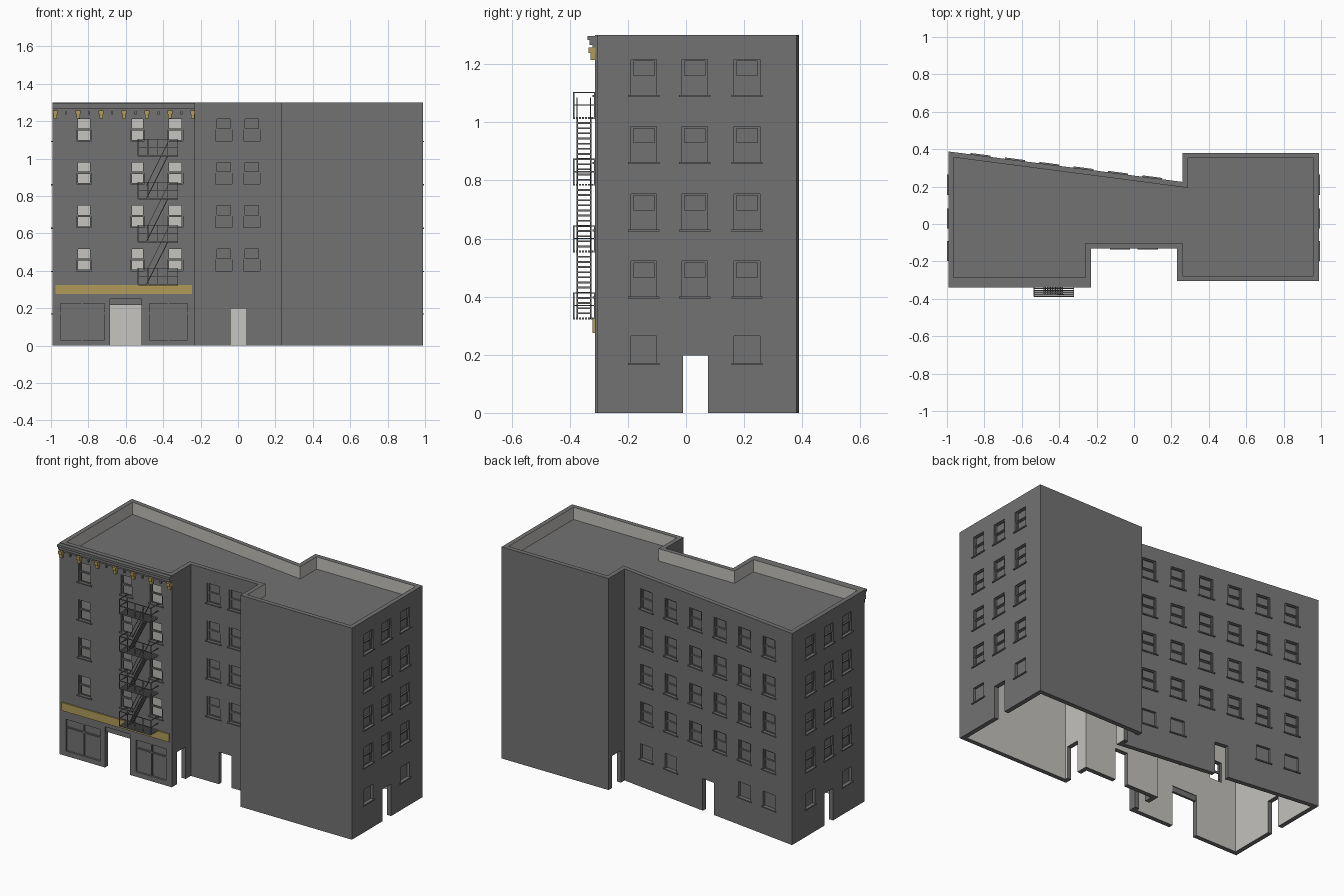
import bpy, bmesh
from mathutils import Vector, Matrix

old = bpy.data.objects.get("Cube")
if old:
    bpy.data.objects.remove(old, do_unlink=True)


def material(name, rgb):
    m = bpy.data.materials.new(name)
    m.use_nodes = True
    m.diffuse_color = (*rgb, 1)
    m.node_tree.nodes["Principled BSDF"].inputs["Base Color"].default_value = (*rgb, 1)
    return m


DARK = material("dark grey masonry", (0.165, 0.17, 0.165))
LIGHT = material("pale plaster", (0.55, 0.54, 0.51))
GOLD = material("ochre trim", (0.44, 0.33, 0.10))

HEIGHT, THICK, ROOF = 1.3, 0.028, 1.225
FOOTPRINT = [Vector(p) for p in (
    (-0.993, -0.314), (-0.23, -0.314), (-0.23, -0.13), (0.23, -0.13), (0.23, -0.305),
    (0.988, -0.305), (0.988, 0.38), (0.26, 0.38), (0.26, 0.225), (-0.993, 0.388))]
N = len(FOOTPRINT)
FRONT, SIDE_A, RECESS, SIDE_B, RIGHT, NOTCH, BACK, LEFT = 0, 1, 2, 3, 5, 7, 8, 9


def wall_frame(i):
    """Start corner, direction along the wall, outward normal, length."""
    a, b = FOOTPRINT[i], FOOTPRINT[(i + 1) % N]
    u = (b - a).normalized()
    return a, u, Vector((u.y, -u.x)), (b - a).length


def inner_loop(t):
    pts = []
    for i in range(N):
        n0, n1 = wall_frame(i - 1 if i else N - 1)[2], wall_frame(i)[2]
        pts.append(FOOTPRINT[i] - (n0 + n1) * t / (1 + n0.dot(n1)))
    return pts


def finish(bm, name, *mats):
    bmesh.ops.recalc_face_normals(bm, faces=bm.faces[:])
    me = bpy.data.meshes.new(name)
    bm.to_mesh(me)
    bm.free()
    for m in mats:
        me.materials.append(m)
    ob = bpy.data.objects.new(name, me)
    bpy.context.scene.collection.objects.link(ob)
    return ob


def wall_box(bm, wall, s, w, z0, z1, d0, d1):
    """Box centred at distance s along a wall, from depth d0 to d1 outward."""
    a, u, n, _ = wall_frame(wall)
    c = a + u * s + n * (d0 + d1) / 2
    m = Matrix(((u.x * w, n.x * (d1 - d0), 0, c.x),
                (u.y * w, n.y * (d1 - d0), 0, c.y),
                (0, 0, z1 - z0, (z0 + z1) / 2), (0, 0, 0, 1)))
    bmesh.ops.create_cube(bm, size=1, matrix=m)


def bar(bm, p, q, t=0.004):
    p, q = Vector(p), Vector(q)
    d = q - p
    m = (Matrix.Translation((p + q) / 2) @ d.to_track_quat('Z', 'Y').to_matrix().to_4x4()
         @ Matrix.Diagonal((t, t, d.length, 1)))
    bmesh.ops.create_cube(bm, size=1, matrix=m)


# Hollow wall shell, pale on the inside
bm = bmesh.new()
rings = [[bm.verts.new((p.x, p.y, z)) for p in loop]
         for loop in (FOOTPRINT, inner_loop(THICK)) for z in (0, HEIGHT)]
for a, b, mat in ((0, 1, 0), (2, 3, 1), (0, 2, 0), (1, 3, 0)):
    for i in range(N):
        j = (i + 1) % N
        f = bm.faces.new((rings[a][i], rings[a][j], rings[b][j], rings[b][i]))
        f.material_index = mat
walls = finish(bm, "walls", DARK, LIGHT)

# Roof deck, sunk behind the parapet
bm = bmesh.new()
deck = bm.faces.new([bm.verts.new((p.x, p.y, ROOF)) for p in inner_loop(THICK - 0.004)])
ext = bmesh.ops.extrude_face_region(bm, geom=[deck])
for v in ext["geom"]:
    if isinstance(v, bmesh.types.BMVert):
        v.co.z -= 0.01
bmesh.ops.recalc_face_normals(bm, faces=bm.faces[:])
for f in bm.faces:
    f.material_index = 1 if f.normal.z < -0.5 else 0
finish(bm, "roof_deck", DARK, LIGHT)

# Openings, sashes and sills
cut, sash, sill = bmesh.new(), bmesh.new(), bmesh.new()
DEEP = 0.016
ROWS = [0.40 + 0.2315 * k for k in range(4)]


def window(wall, s, z0, w=0.088, h=0.122, through=False, framed=True):
    wall_box(cut, wall, s, w, z0, z0 + h, -0.06 if through else -DEEP, 0.03)
    wall_box(sill, wall, s, w + 0.02, z0 - 0.007, z0, -0.004, 0.007)
    if not framed:
        return
    e, mid = 0.008, z0 + h / 2
    for lo, hi, d in ((z0, mid, -0.011), (mid, z0 + h, -0.006)):
        for side in (-1, 1):
            wall_box(sash, wall, s + side * (w - e) / 2, e, lo, hi, -DEEP - 0.002, d)
        for z in (lo, hi - e * 0.7):
            wall_box(sash, wall, s, w, z, z + e * 0.7, -DEEP - 0.002, d)


def door(wall, s, w=0.085, h=0.197):
    wall_box(cut, wall, s, w, -0.05, h, -0.06, 0.03)


def along(wall, y):
    return abs(y - FOOTPRINT[wall].y)


for wall in (LEFT, RIGHT):
    for y in (-0.145, 0.03, 0.21):
        for z in ROWS:
            window(wall, along(wall, y), z)
    for y in (-0.145, 0.21):
        window(wall, along(wall, y), 0.172, h=0.092, framed=False)
    door(wall, along(wall, 0.033))

back_len = wall_frame(BACK)[3]
for k in range(6):
    s = back_len * (0.13 + 0.1465 * k)
    for z in ROWS:
        window(BACK, s, z)
    if k not in (2, 3):
        window(BACK, s, 0.172, h=0.092, framed=False)
door(BACK, back_len * 0.5)

for x in (-0.075, 0.074):
    for z in ROWS:
        window(RECESS, x + 0.23, z)
door(RECESS, 0.233)
for wall in (SIDE_A, SIDE_B, NOTCH):
    door(wall, wall_frame(wall)[3] / 2)

for x, w in ((-0.823, 0.08), (-0.538, 0.076), (-0.336, 0.082)):
    for z in ROWS:
        window(FRONT, x + 0.993, z, w=w, through=True)

# Shop entrance with transom, and sunken shop windows with mullions
door(FRONT, 0.393, 0.17, 0.25)
wall_box(sash, FRONT, 0.393, 0.17, 0.217, 0.25, -0.024, -0.01)
for x, w in ((-0.832, 0.235), (-0.372, 0.205)):
    s = x + 0.993
    wall_box(cut, FRONT, s, w, 0.03, 0.225, -0.012, 0.03)
    wall_box(sash, FRONT, s, w, 0.17, 0.178, -0.014, -0.005)
    wall_box(sash, FRONT, s, 0.008, 0.03, 0.225, -0.014, -0.005)

cutter = finish(cut, "opening_cutter", DARK)
cutter.hide_render = True
mod = walls.modifiers.new("openings", 'BOOLEAN')
mod.operation, mod.solver, mod.object = 'DIFFERENCE', 'EXACT', cutter
bpy.context.view_layer.objects.active = walls
bpy.ops.object.modifier_apply(modifier=mod.name)
bpy.data.objects.remove(cutter, do_unlink=True)
finish(sash, "window_sashes", DARK)
finish(sill, "window_sills", DARK)

# Shop sign band
bm = bmesh.new()
wall_box(bm, FRONT, 0.383, 0.73, 0.275, 0.325, -0.003, 0.007)
finish(bm, "sign_band", GOLD)

# Stepped cornice with small blocks
bm = bmesh.new()
for z0, z1, d in ((1.253, 1.266, 0.008), (1.266, 1.283, 0.018), (1.283, 1.297, 0.025)):
    wall_box(bm, FRONT, 0.3815, 0.763, z0, z1, -0.003, d)
for k in range(6):
    wall_box(bm, FRONT, 0.075 + 0.123 * k, 0.01, 1.235, 1.255, -0.003, 0.01)
finish(bm, "cornice", DARK)

# Ochre brackets below the cornice
bm = bmesh.new()
for k in range(7):
    s = 0.016 + 0.1225 * k
    wall_box(bm, FRONT, s, 0.026, 1.238, 1.258, -0.003, 0.022)
    wall_box(bm, FRONT, s, 0.018, 1.215, 1.238, -0.003, 0.014)
finish(bm, "cornice_brackets", GOLD)

# Fire escape: slatted landings, railings and flights
bm = bmesh.new()
X0, X1, Y0, Y1 = -0.535, -0.322, -0.386, -0.314
LEVELS = [0.325 + 0.23 * k for k in range(4)]
for z in LEVELS:
    for k in range(8):
        y = Y0 + (Y1 - Y0) * k / 7
        wall_box(bm, FRONT, (X0 + X1) / 2 + 0.993, X1 - X0, z - 0.003, z + 0.003,
                 Y1 - y - 0.0035, Y1 - y + 0.0035)
    for h in (0.045, 0.088):
        bar(bm, (X0, Y0, z + h), (X1, Y0, z + h))
        for x in (X0, X1):
            bar(bm, (x, Y0, z + h), (x, Y1, z + h))
    for k in range(5):
        x = X0 + (X1 - X0) * k / 4
        bar(bm, (x, Y0, z), (x, Y0, z + 0.088))
    for x in (X0, X1):
        bar(bm, (x, Y1, z), (x, Y1, z + 0.088))
for z in LEVELS[:-1]:
    low, high = Vector((-0.49, 0, z)), Vector((-0.375, 0, z + 0.23))
    for y in (-0.375, -0.328):
        side = Vector((0, y, 0))
        bar(bm, low + side, high + side, 0.005)
        rail = side + Vector((0, 0, 0.07))
        bar(bm, low + rail, high + rail, 0.003)
    for k in range(1, 13):
        p = low.lerp(high, k / 13)
        bar(bm, p + Vector((0, -0.375, 0)), p + Vector((0, -0.328, 0)), 0.006)
finish(bm, "fire_escape", DARK)
